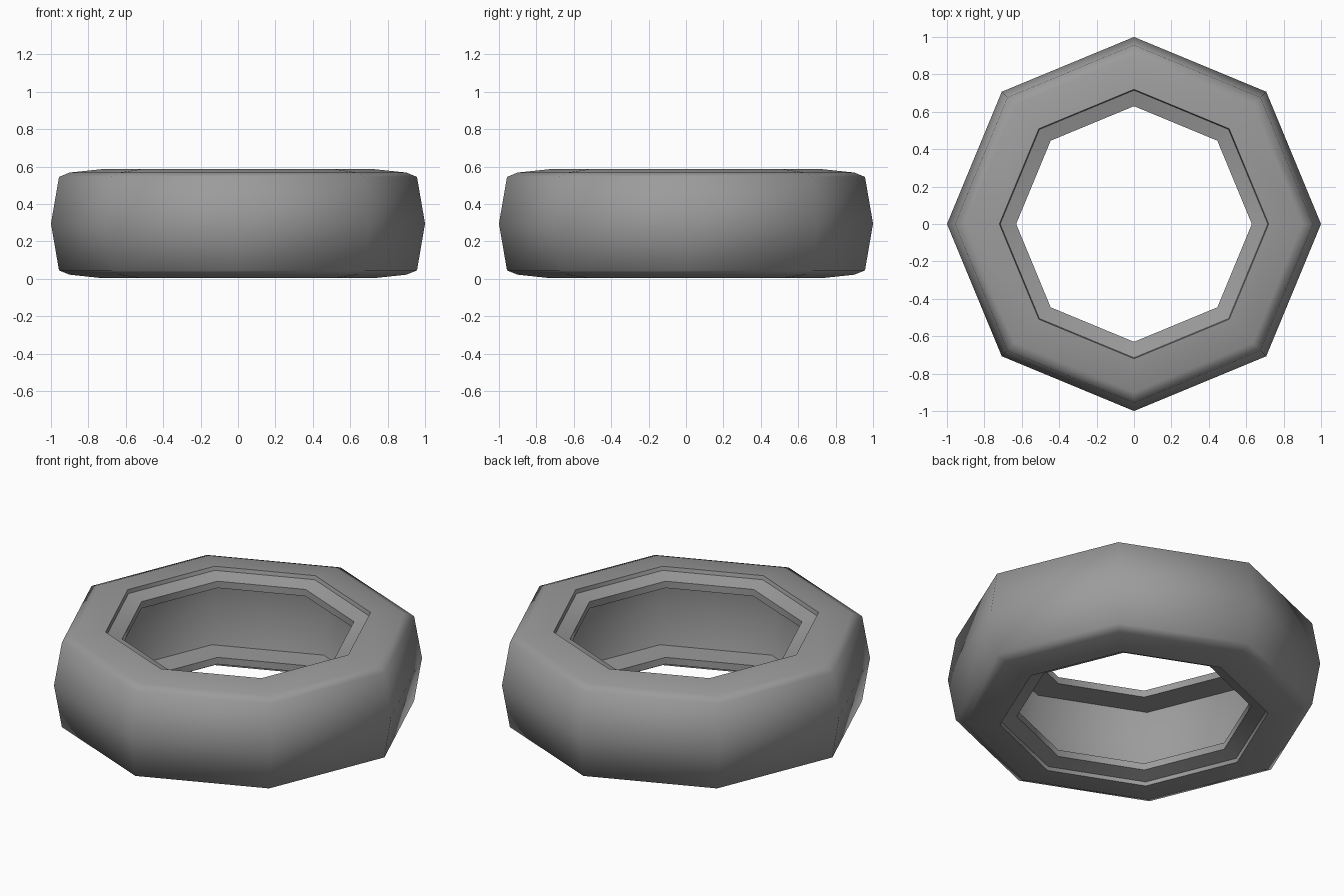
import bpy
import bmesh
from math import cos, sin, pi

cube = bpy.data.objects.get("Cube")
if cube:
    bpy.data.objects.remove(cube, do_unlink=True)

SIDES = 8
MID = 0.295

rubber = bpy.data.materials.new("grey rubber")
rubber.use_nodes = True
grey = (0.33, 0.33, 0.33, 1)
rubber.diffuse_color = grey
bsdf = next(n for n in rubber.node_tree.nodes if n.type == 'BSDF_PRINCIPLED')
bsdf.inputs["Base Color"].default_value = grey
bsdf.inputs["Roughness"].default_value = 0.8

# Upper half of the cross-section: radius, height above the middle, sharp ring
upper = [
    (1.0, 0.0, False),      # tread centre
    (0.957, 0.25, False),   # tread edge
    (0.90, 0.273, False),   # shoulder
    (0.72, 0.292, True),    # sidewall inner edge
    (0.715, 0.27, True),    # step down to the bead
    (0.63, 0.245, True),    # bead lip
    (0.63, 0.205, True),    # underside of the lip
    (0.80, 0.208, True),    # hollow corner
    (0.84, 0.0, False),     # hollow wall centre
]
# Mirror it below the middle to close the loop
lower = [(r, -h, s) for r, h, s in reversed(upper[1:-1])]
profile = upper + lower

# Tyre: sweep the section round the eight corners
bm = bmesh.new()
rings = []
for r, h, sharp in profile:
    rings.append([bm.verts.new((r * cos(2 * pi * i / SIDES),
                                r * sin(2 * pi * i / SIDES), MID + h))
                  for i in range(SIDES)])
for k, a in enumerate(rings):
    b = rings[(k + 1) % len(rings)]
    for i in range(SIDES):
        j = (i + 1) % SIDES
        bm.faces.new((a[i], a[j], b[j], b[i])).smooth = True
bmesh.ops.recalc_face_normals(bm, faces=bm.faces)
for ring, (r, h, sharp) in zip(rings, profile):
    for i in range(SIDES):
        bm.edges.get((ring[i], ring[(i + 1) % SIDES])).smooth = not sharp

mesh = bpy.data.meshes.new("tyre")
bm.to_mesh(mesh)
bm.free()
mesh.materials.append(rubber)
tyre = bpy.data.objects.new("tyre", mesh)
bpy.context.collection.objects.link(tyre)
